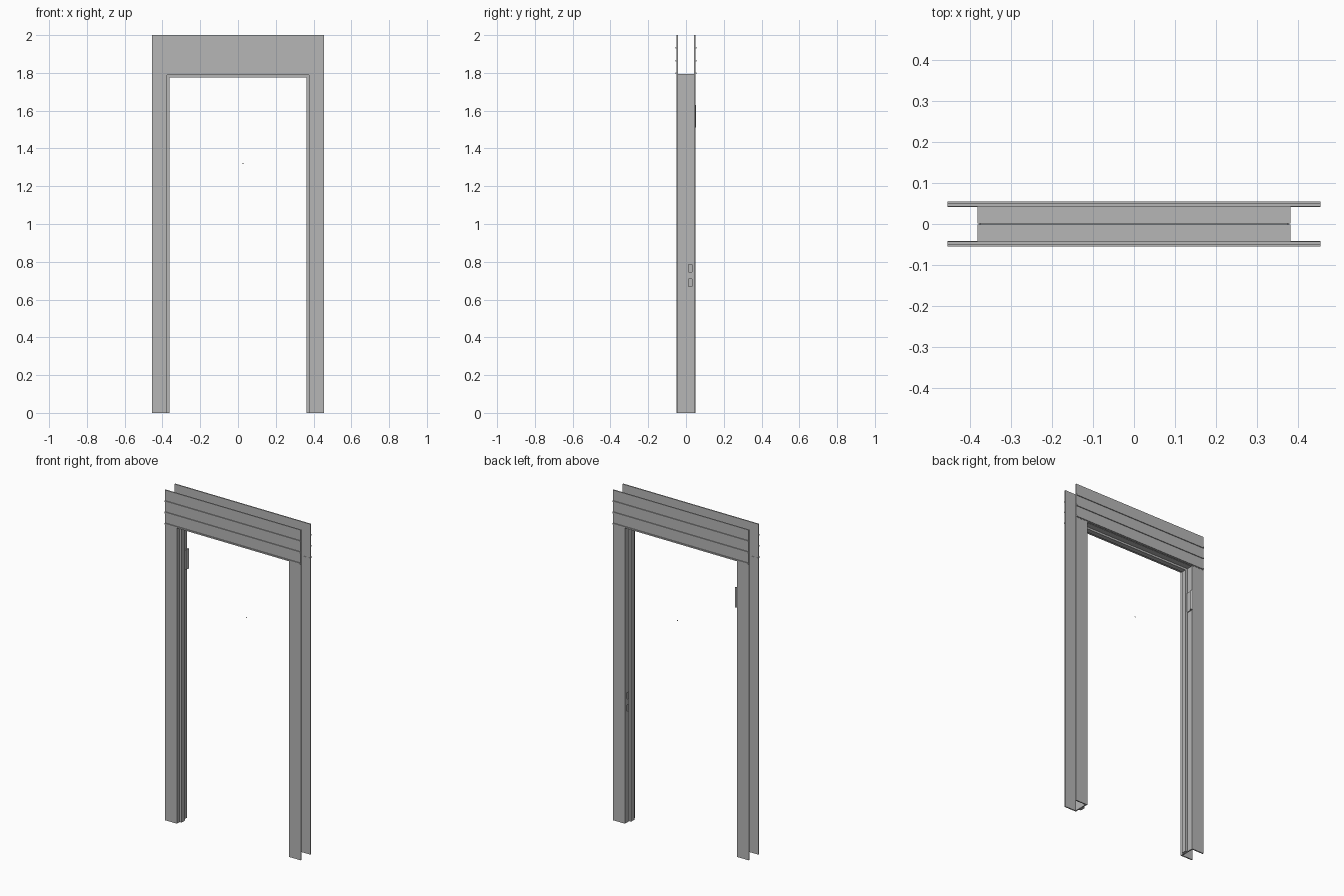
import bpy

cube = bpy.data.objects.get("Cube")
if cube:
    bpy.data.objects.remove(cube, do_unlink=True)

# Single painted-steel grey
grey = bpy.data.materials.new("painted_steel_grey")
grey.use_nodes = True
colour = (0.47, 0.47, 0.47, 1)
grey.diffuse_color = colour
grey.node_tree.nodes["Principled BSDF"].inputs["Base Color"].default_value = colour


def box(name, x, y, z):
    """Box from (min, max) ranges along each axis."""
    bpy.ops.mesh.primitive_cube_add(size=1, location=[(a + b) / 2 for a, b in (x, y, z)])
    ob = bpy.context.object
    ob.name = name
    ob.scale = [abs(b - a) for a, b in (x, y, z)]
    bpy.ops.object.transform_apply(location=False, rotation=False, scale=True)
    ob.data.materials.append(grey)
    return ob


OUT, JAMB, FACE, STOP = 0.455, 0.382, 0.375, 0.362   # half widths
TOP, HEAD = 2.0, 1.795                               # heights

# Posts: open channel of two casings, a split jamb and a door stop
jambs = {}
for side, s in (("left", 1), ("right", -1)):
    for part, f in (("front", -1), ("back", 1)):
        box(f"{part}_casing_{side}", (s * FACE, s * OUT), (f * 0.042, f * 0.049), (0, HEAD))
        jambs[part, side] = box(f"{part}_jamb_{side}", (s * FACE, s * JAMB),
                                (f * 0.001, f * 0.043), (0, HEAD))
    box(f"door_stop_{side}", (s * STOP, s * (FACE + 0.002)), (-0.022, 0.008), (0, HEAD - 0.012))

# Head jamb, split like the posts, with its stop
for part, f in (("front", -1), ("back", 1)):
    box(f"{part}_head_jamb", (-JAMB, JAMB), (f * 0.001, f * 0.043), (HEAD - 0.007, HEAD))
box("head_stop", (-FACE, FACE), (-0.022, 0.008), (HEAD - 0.019, HEAD - 0.005))

# Tall head casings with three raised ledges on each face
for part, f in (("front", -1), ("back", 1)):
    box(f"{part}_head_casing", (-OUT, OUT), (f * 0.043, f * 0.05), (HEAD - 0.005, TOP))
    for i, z in enumerate((HEAD + 0.002, 1.865, 1.932)):
        box(f"{part}_head_ledge_{i + 1}", (-OUT, OUT), (f * 0.049, f * 0.055),
            (z - 0.004, z + 0.004))

# Latch and bolt slots cut through the left jamb
for i, z in enumerate((0.69, 0.765)):
    cutter = box(f"slot_cutter_{i + 1}", (0.36, 0.4), (0.013, 0.031), (z - 0.02, z + 0.02))
    cutter.hide_render = True
    cutter.hide_viewport = True
    cut = jambs["back", "left"].modifiers.new("slot", "BOOLEAN")
    cut.operation = "DIFFERENCE"
    cut.solver = "EXACT"
    cut.object = cutter

# Hinge on the right jamb: leaf and knuckle
box("hinge_leaf", (-FACE, -0.37), (0.012, 0.047), (1.51, 1.63))
bpy.ops.mesh.primitive_cylinder_add(vertices=12, radius=0.006, depth=0.12,
                                    location=(-0.369, 0.048, 1.57))
knuckle = bpy.context.object
knuckle.name = "hinge_knuckle"
knuckle.data.materials.append(grey)
bpy.ops.object.shade_smooth_by_angle()

# Tiny loose pin in the opening
box("small_pin", (0.025, 0.029), (0.04, 0.044), (1.318, 1.322))
